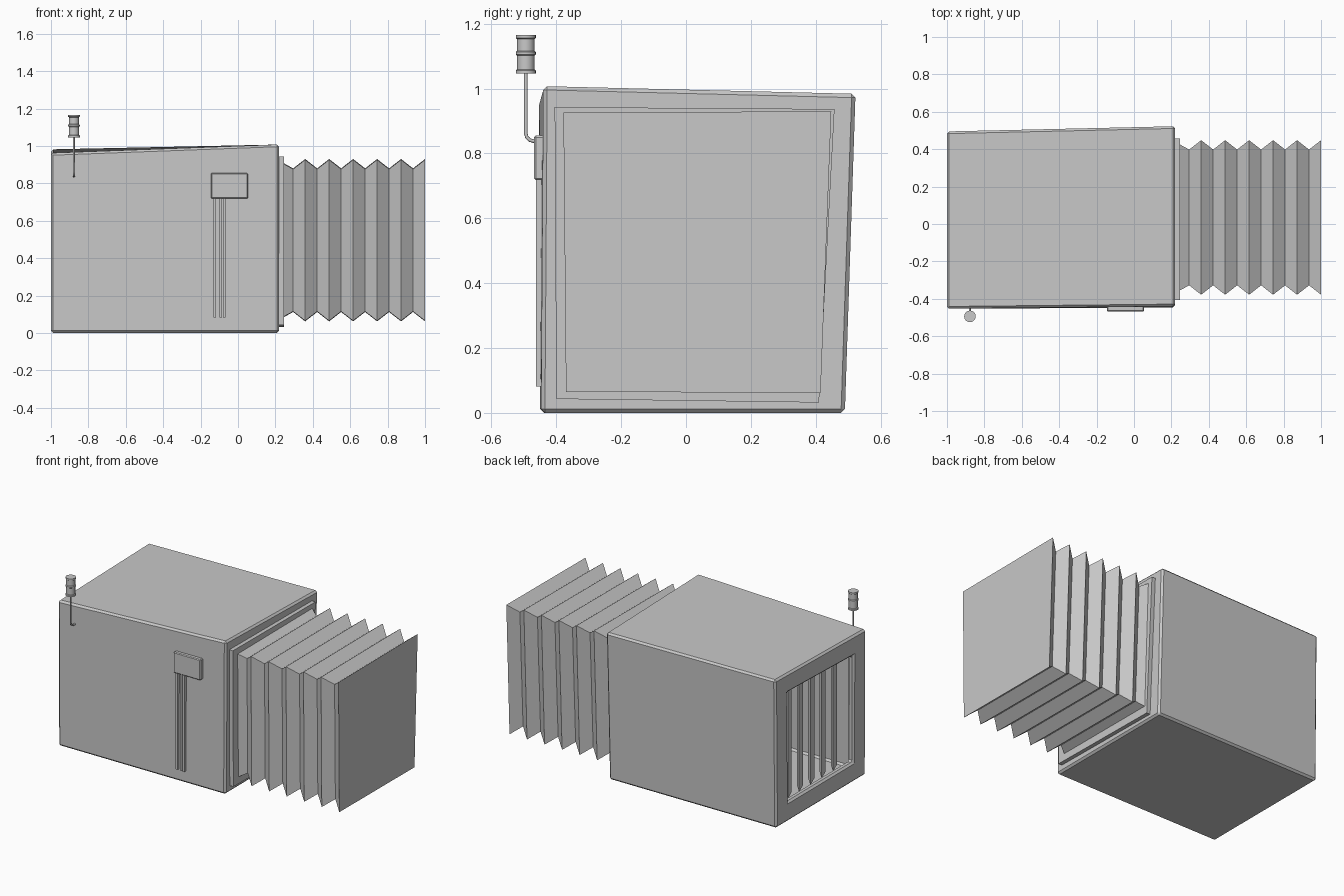
import bpy, bmesh, math
from mathutils import Vector

if "Cube" in bpy.data.objects:
    bpy.data.objects.remove(bpy.data.objects["Cube"])

grey = bpy.data.materials.new("plain grey")
grey.diffuse_color = (0.58, 0.58, 0.58, 1)
grey.use_nodes = True
grey.node_tree.nodes["Principled BSDF"].inputs["Base Color"].default_value = grey.diffuse_color


def finish(name, bm, bevel=0):
    bmesh.ops.recalc_face_normals(bm, faces=bm.faces)
    me = bpy.data.meshes.new(name)
    bm.to_mesh(me)
    bm.free()
    ob = bpy.data.objects.new(name, me)
    bpy.context.collection.objects.link(ob)
    me.materials.append(grey)
    if bevel:
        m = ob.modifiers.new("bevel", "BEVEL")
        m.width, m.segments = bevel, 1
    return ob


def loft(bm, rings, caps=True):
    """Skin a list of vertex rings; returns the end faces."""
    vs = [[bm.verts.new(p) for p in r] for r in rings]
    n = len(vs[0])
    for a, b in zip(vs, vs[1:]):
        for i in range(n):
            bm.faces.new((a[i], a[(i + 1) % n], b[(i + 1) % n], b[i]))
    if caps:
        return bm.faces.new(vs[0]), bm.faces.new(vs[-1])


def quad(x, corners, inset=0):
    """Four-cornered section at x; corners run front-bottom, back-bottom, back-top, front-top."""
    sg = ((1, 1), (-1, 1), (-1, -1), (1, -1))
    return [(x, y + s * inset, z + t * inset) for (y, z), (s, t) in zip(corners, sg)]


def block(name, x0, x1, y0, y1, z0, z1, bevel=0):
    bm = bmesh.new()
    c = ((y0, z0), (y1, z0), (y1, z1), (y0, z1))
    loft(bm, [quad(x0, c), quad(x1, c)])
    return finish(name, bm, bevel)


# Slightly crooked hollow body, open at the left end through a wide frame
left = ((-0.45, 0.0), (0.485, 0.0), (0.495, 0.982), (-0.453, 0.962))
right = ((-0.447, 0.0), (0.49, 0.0), (0.523, 0.984), (-0.44, 1.008))
bm = bmesh.new()
loft(bm, [quad(0.16, left, 0.045), quad(-0.955, left, 0.045), quad(-0.955, left, 0.13),
          quad(-1, left, 0.13), quad(-1, left), quad(0.22, right)])
finish("camera_body", bm, 0.012)

# Upright slats behind the opening
for i in range(6):
    y = 0.32 - i * 0.118
    bm = bmesh.new()
    loft(bm, [[(-0.9, y - 0.02, z + 0.03), (-0.9, y + 0.02, z), (-0.87, y, z + 0.03)]
              for z in (0.07, 0.9)])
    finish("back_slat", bm)

# Plate that carries the bellows
plate = ((-0.40, 0.043), (0.41, 0.032), (0.458, 0.937), (-0.405, 0.943))
bm = bmesh.new()
loft(bm, [quad(0.205, plate), quad(0.246, plate)])
finish("bellows_plate", bm)

# Pleated bellows with a flat end
pleat = ((-0.37, 0.065), (0.415, 0.062), (0.448, 0.93), (-0.378, 0.926))
rings = [quad(0.244, pleat, 0.022)]
for i in range(12):
    rings.append(quad(0.295 + i * 0.705 / 11, pleat, 0 if i % 2 else 0.05))
bm = bmesh.new()
loft(bm, rings)
finish("bellows", bm)

# Slide block and its thin rails on the front
block("slide_block", -0.145, 0.053, -0.468, -0.435, 0.718, 0.855, 0.005)
for x in (-0.124, -0.093, -0.073):
    block("slide_rail", x - 0.007, x + 0.007, -0.463, -0.44, 0.082, 0.73)

# Bent wire of the crank
X, Y = -0.877, -0.494
cu = bpy.data.curves.new("crank_wire", "CURVE")
cu.dimensions = "3D"
cu.bevel_depth, cu.bevel_resolution, cu.use_fill_caps = 0.0055, 2, True
path = [(-0.44, 0.837), (-0.47, 0.838)]
path += [(-0.47 + 0.024 * math.cos(a) , 0.862 + 0.024 * math.sin(a))
         for a in (math.radians(d) for d in (240, 210, 180))]
path.append((Y, 1.06))
sp = cu.splines.new("POLY")
sp.points.add(len(path) - 1)
for p, (y, z) in zip(sp.points, path):
    p.co = (X, y, z, 1)
wire = bpy.data.objects.new("crank_wire", cu)
bpy.context.collection.objects.link(wire)
cu.materials.append(grey)

# Turned knob with three collars
profile = [(0.031, 1.046), (0.031, 1.056), (0.027, 1.059), (0.027, 1.102), (0.031, 1.105),
           (0.031, 1.113), (0.027, 1.116), (0.027, 1.153), (0.031, 1.156), (0.031, 1.166)]
bm = bmesh.new()
loft(bm, [[(X + r * math.cos(k * math.tau / 20), Y + r * math.sin(k * math.tau / 20), z)
           for k in range(20)] for r, z in profile])
knob = finish("crank_knob", bm)
bpy.context.view_layer.objects.active = knob
knob.select_set(True)
bpy.ops.object.shade_smooth_by_angle(angle=math.radians(30))
